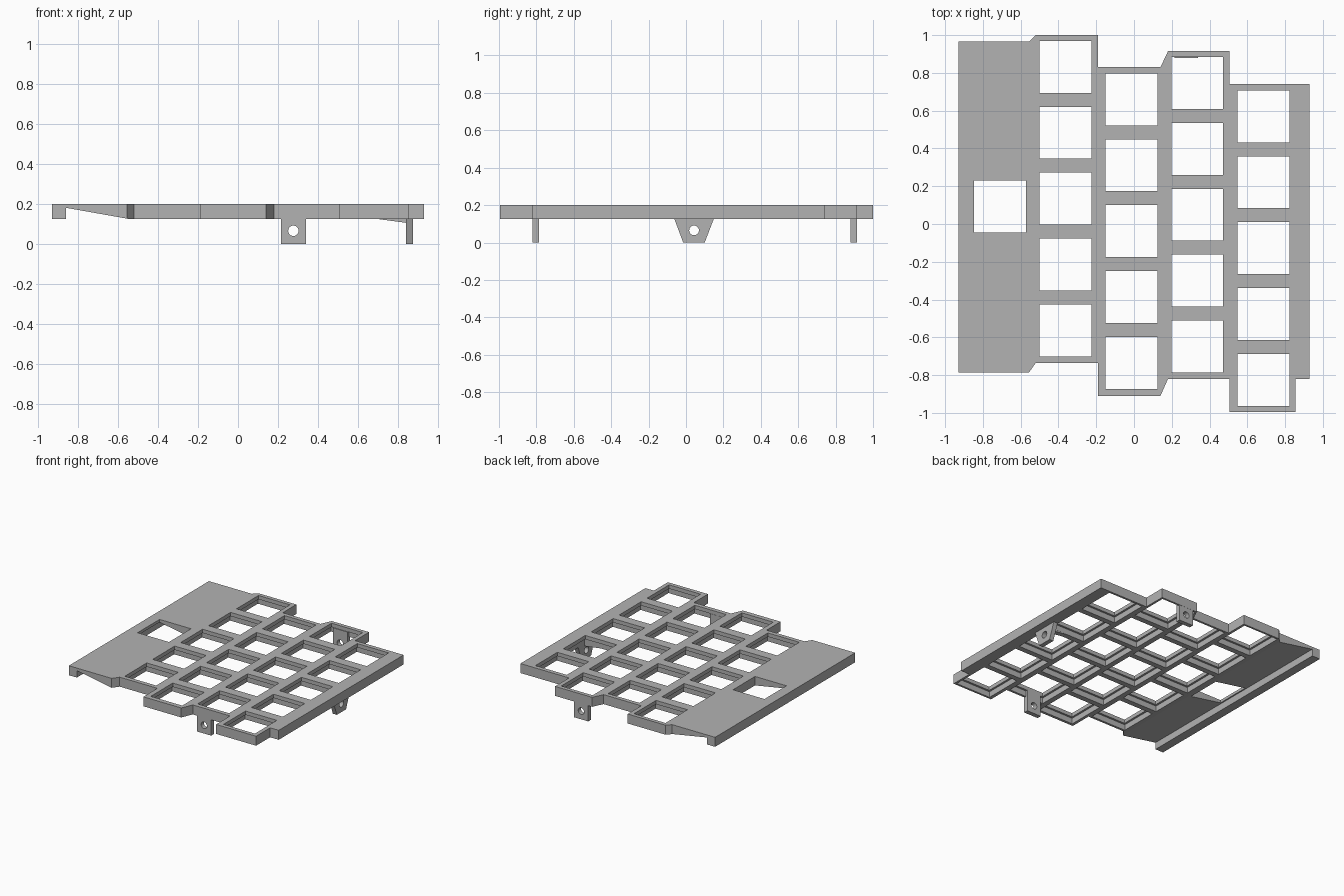
import bpy
import bmesh
import math
from mathutils import Vector

default = bpy.data.objects.get("Cube")
if default:
    bpy.data.objects.remove(default, do_unlink=True)

GREY = (0.45, 0.45, 0.45, 1)
grey = bpy.data.materials.new("plain grey plastic")
grey.use_nodes = True
grey.diffuse_color = GREY
grey.node_tree.nodes["Principled BSDF"].inputs["Base Color"].default_value = GREY

TOP, LEDGE, BOTTOM = 0.2, 0.17, 0.125
HOLE, POCKET, PITCH = 0.275, 0.306, 0.349


def make_object(name, bm):
    bmesh.ops.recalc_face_normals(bm, faces=bm.faces)
    mesh = bpy.data.meshes.new(name)
    bm.to_mesh(mesh)
    bm.free()
    mesh.materials.append(grey)
    obj = bpy.data.objects.new(name, mesh)
    bpy.context.collection.objects.link(obj)
    return obj


def add_prism(bm, corners, offset):
    """Extrude a flat polygon along an offset."""
    face = bm.faces.new([bm.verts.new(c) for c in corners])
    ext = bmesh.ops.extrude_face_region(bm, geom=[face])
    bmesh.ops.translate(bm, vec=Vector(offset),
                        verts=[v for v in ext["geom"] if isinstance(v, bmesh.types.BMVert)])


def prism(name, corners, offset):
    bm = bmesh.new()
    add_prism(bm, corners, offset)
    return make_object(name, bm)


def boxes(name, centres, size, low, high):
    bm = bmesh.new()
    h = size / 2
    for x, y in centres:
        ring = [(x - h, y - h, low), (x + h, y - h, low), (x + h, y + h, low), (x - h, y + h, low)]
        add_prism(bm, ring, (0, 0, high - low))
    return make_object(name, bm)


def cut(target, cutter):
    cutter.hide_render = True
    mod = target.modifiers.new("cut", "BOOLEAN")
    mod.operation = "DIFFERENCE"
    mod.solver = "EXACT"
    mod.object = cutter
    bpy.context.view_layer.objects.active = target
    bpy.ops.object.modifier_apply(modifier=mod.name)
    bpy.data.objects.remove(cutter, do_unlink=True)


# Plate with staggered outline
outline = [(-0.93, -0.785), (-0.555, -0.785), (-0.52, -0.735), (-0.19, -0.735), (-0.19, -0.91),
           (0.14, -0.91), (0.18, -0.82), (0.505, -0.82), (0.505, -0.995), (0.855, -0.995),
           (0.855, -0.82), (0.93, -0.82), (0.93, 0.74), (0.505, 0.74), (0.505, 0.915),
           (0.18, 0.915), (0.14, 0.83), (-0.19, 0.83), (-0.19, 1.0), (-0.52, 1.0),
           (-0.555, 0.965), (-0.93, 0.965)]
plate = prism("plate", [(x, y, BOTTOM) for x, y in outline], (0, 0, TOP - BOTTOM))

# Sloped hollow under the wide side, leaving a lip at the edge
slope = [(-0.86, 0.1), (-0.86, 0.18), (-0.55, BOTTOM), (-0.55, 0.1)]
cut(plate, prism("hollow_cutter", [(x, -1.2, z) for x, z in slope], (0, 2.4, 0)))

# Four staggered columns of stepped square openings, plus one in the wide side
columns = [(-0.362, 0.832), (-0.014, 0.66), (0.335, 0.747), (0.685, 0.57)]
centres = [(x, y - row * PITCH) for x, y in columns for row in range(5)]
cut(plate, boxes("pocket_cutter", centres, POCKET, 0.05, LEDGE))
cut(plate, boxes("opening_cutter", centres + [(-0.71, 0.093)], HOLE, 0.05, 0.3))


# Mounting lugs, each with a round hole
def lug(name, corners, offset, hole_at):
    obj = prism(name, corners, offset)
    axis = Vector(offset).normalized()
    bm = bmesh.new()
    bmesh.ops.create_cone(bm, cap_ends=True, segments=24, radius1=0.026, radius2=0.026, depth=0.2)
    turn = axis.to_track_quat("Z", "Y").to_matrix()
    bmesh.ops.rotate(bm, verts=bm.verts, matrix=turn)
    bmesh.ops.translate(bm, verts=bm.verts, vec=Vector(hole_at))
    cut(obj, make_object("lug_hole_cutter", bm))
    return obj


for name, y in (("front_lug", -0.82), ("back_lug", 0.879)):
    square = [(0.215, y, 0), (0.34, y, 0), (0.34, y, LEDGE), (0.215, y, LEDGE)]
    lug(name, square, (0, 0.035, 0), (0.277, y, 0.065))

taper = [(-0.015, 0), (0.1, 0), (0.148, BOTTOM), (-0.062, BOTTOM)]
lug("side_lug", [(0.84, y, z) for y, z in taper], (0.035, 0, 0), (0.85, 0.043, 0.065))

# Wedge bracing the side lug
wedge = [(0.69, BOTTOM), (0.84, BOTTOM), (0.84, 0.105)]
prism("side_lug_brace", [(x, 0.027, z) for x, z in wedge], (0, 0.04, 0))
